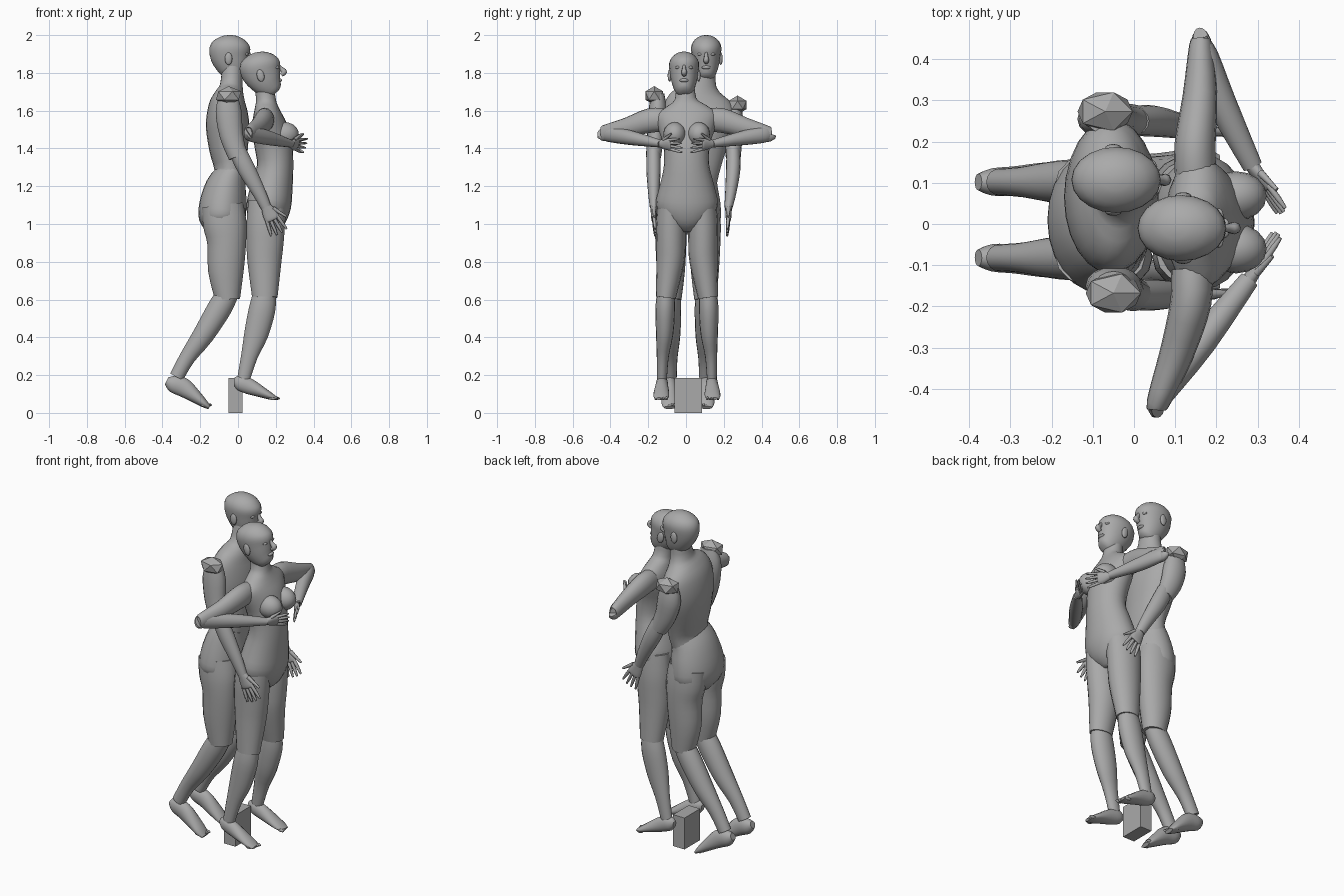
import bpy, bmesh, math
from mathutils import Vector, Matrix

grey = bpy.data.materials.new("plain grey")
grey.diffuse_color = (0.4, 0.4, 0.4, 1)
X, Y, Z = Vector((1, 0, 0)), Vector((0, 1, 0)), Vector((0, 0, 1))


def finish(name, bm, smooth=True, mat=None):
    bmesh.ops.recalc_face_normals(bm, faces=bm.faces)
    if mat:
        bm.transform(mat)
    me = bpy.data.meshes.new(name)
    bm.to_mesh(me)
    bm.free()
    me.materials.append(grey)
    if smooth:
        me.shade_smooth()
        me.set_sharp_from_angle(angle=math.radians(50))
    ob = bpy.data.objects.new(name, me)
    bpy.context.collection.objects.link(ob)
    return ob


def spline(pts, steps):
    """Smooth the (x, y, z, a, b) stations with a Catmull-Rom curve."""
    p = [pts[0]] + list(pts) + [pts[-1]]
    out = []
    for i in range(1, len(p) - 2):
        for k in range(steps):
            t = k / steps
            out.append([0.5 * (2 * q1 + (q2 - q0) * t + (2 * q0 - 5 * q1 + 4 * q2 - q3) * t * t
                               + (3 * q1 - q0 - 3 * q2 + q3) * t ** 3)
                        for q0, q1, q2, q3 in zip(*p[i - 1:i + 3])])
    return out + [list(pts[-1])]


def tube(name, pts, side=Y, n=16, steps=3, mat=None):
    """Loft ellipses along a path; a is the half width along side, b across it."""
    st = spline(pts, steps)
    c = [Vector(s[:3]) for s in st]
    bm = bmesh.new()
    rings = []
    for i, s in enumerate(st):
        t = (c[min(i + 1, len(c) - 1)] - c[max(i - 1, 0)]).normalized()
        u = (side - t * side.dot(t)).normalized()
        v = t.cross(u)
        rings.append([bm.verts.new(c[i] + u * max(s[3], .002) * math.cos(w) + v * max(s[4], .002) * math.sin(w))
                      for w in (2 * math.pi * k / n for k in range(n))])
    for r, q in zip(rings, rings[1:]):
        for k in range(n):
            bm.faces.new((r[k], r[(k + 1) % n], q[(k + 1) % n], q[k]))
    bm.faces.new(rings[0])
    bm.faces.new(rings[-1])
    return finish(name, bm, mat=mat)


def ball(name, loc, size, mat=None, low=False):
    bm = bmesh.new()
    if low:
        bmesh.ops.create_icosphere(bm, subdivisions=1, radius=1)
    else:
        bmesh.ops.create_uvsphere(bm, u_segments=16, v_segments=10, radius=1)
    bm.transform(Matrix.Translation(loc) @ Matrix.Diagonal((*size, 1)))
    return finish(name, bm, not low, mat)


def head(name, loc, tilt):
    m = Matrix.Translation(loc) @ Matrix.Rotation(math.radians(tilt), 4, 'Y')
    tube(name, [(.05, 0, -.118, .02, .02), (.043, 0, -.105, .042, .05), (.02, 0, -.06, .063, .08),
                (.002, 0, 0, .075, .104), (-.002, 0, .05, .08, .107), (-.002, 0, .085, .066, .085),
                (-.002, 0, .108, .036, .045), (-.002, 0, .115, .008, .01)], n=20, mat=m)
    tube(name + "_nose", [(.096, 0, .025, .007, .008), (.108, 0, 0, .011, .012),
                          (.118, 0, -.017, .015, .016), (.1, 0, -.03, .012, .01)], n=8, mat=m)
    ball(name + "_lips", (.085, 0, -.056), (.014, .024, .01), m)
    for s in (-1, 1):
        ball(name + "_eye", (.085, s * .032, .014), (.012, .016, .008), m)
        ball(name + "_ear", (-.008, s * .077, -.01), (.02, .01, .033), m)


def hand(name, wrist, knuckle, tip, spread, w):
    """Flat palm, four fingers and a thumb, spread sideways."""
    wr, kn, tp = Vector(wrist), Vector(knuckle), Vector(tip)
    sp = Vector(spread).normalized()
    tube(name + "_palm", [(*wr, w * .6, w * .5), (*wr.lerp(kn, .5), w * .9, w * .42),
                          (*kn, w, w * .36), (*kn.lerp(tp, .1), w * .9, w * .25)], sp, 12)
    for k in (-.75, -.25, .25, .75):
        a = kn + sp * k * w
        b = tp + sp * k * w * 1.5 - (tp - kn) * abs(k) * .15
        tube(name + "_finger", [(*a, w * .24, w * .24), (*a.lerp(b, .6), w * .22, w * .22),
                                (*b, w * .12, w * .12)], sp, 8, 2)
    a, b = wr.lerp(kn, .4) + sp * w * .7, kn.lerp(tp, .25) + sp * w * 1.8
    tube(name + "_thumb", [(*a, w * .3, w * .3), (*b, w * .15, w * .15)], sp.cross(kn - wr), 8, 2)


def leg(name, s, thigh, shin, foot, y0):
    """Stations are (x, offset from the middle, z, half width, half depth)."""
    for part, pts in (("thigh", thigh), ("shin", shin), ("foot", foot)):
        tube(f"{name}_{part}", [(x, y0 + s * y, z, a, b) for x, y, z, a, b in pts])
    x, y, z = foot[-2][:3]
    for k in range(5):       # toes
        ball(name + "_toe", (x + .022 - .005 * k, y0 + s * (y - .028 + .014 * k), z - .008), (.02, .008, .009))


# ---- rear figure ----
tube("rear_torso", [(-.06, .02, 1.2, .14, .095), (-.04, .035, 1.28, .14, .085), (-.05, .05, 1.4, .16, .103),
                    (-.055, .065, 1.52, .185, .115), (-.055, .07, 1.62, .185, .102), (-.045, .077, 1.68, .15, .08),
                    (-.035, .087, 1.735, .075, .06), (-.03, .1, 1.84, .058, .054)], n=24)
tube("rear_pelvis", [(-.035, .03, 1.27, .135, .08), (-.062, .018, 1.2, .152, .108), (-.08, .012, 1.1, .172, .125),
                     (-.085, .008, 1.02, .168, .12), (-.08, .005, .95, .08, .07)], n=24)
head("rear_head", (-.042, .107, 1.885), 0)
for s in (-1, 1):
    leg("rear", s,
        [(-.082, .088, 1.1, .078, .11), (-.07, .09, 1.0, .084, .115), (-.06, .09, .9, .082, .103),
         (-.064, .09, .75, .074, .094), (-.055, .092, .6, .058, .066)],
        [(-.055, .092, .63, .052, .058), (-.1, .092, .55, .056, .064), (-.185, .092, .41, .052, .056),
         (-.27, .092, .29, .037, .042), (-.325, .092, .19, .033, .038)],
        [(-.378, .092, .17, .02, .02), (-.345, .092, .155, .033, .045), (-.29, .094, .135, .036, .05),
         (-.23, .096, .09, .042, .036), (-.18, .098, .05, .042, .022), (-.152, .098, .028, .03, .01)], .01)
    ys, dx, dz = (-.15, 0, 0) if s < 0 else (.255, -.02, -.05)
    y1 = -.172 if s < 0 else .25
    y2 = -.17 if s < 0 else .225
    tube("rear_upper_arm", [(-.05 + dx, ys, 1.69 + dz, .035, .045), (-.05 + dx, ys, 1.6 + dz, .048, .068),
                            (-.035 + dx / 2, (ys + y1) / 2, 1.47 + dz / 2, .045, .062), (0, y1, 1.355, .04, .05)])
    ball("rear_shoulder_cap", (-.05 + dx, ys + s * .018, 1.68 + dz), (.075, .055, .05), low=True)
    tube("rear_forearm", [(-.005, y1, 1.39, .036, .046), (.045, y1, 1.29, .038, .047),
                          (.11, (y1 + y2) / 2, 1.17, .03, .036), (.148, y2, 1.09, .022, .028)])
    hand("rear_hand", (.145, y2, 1.1), (.18, y2, 1.03), (.222, y2 - s * .008, .945), (.9, 0, .42), .04)

# ---- front figure ----
tube("front_torso", [(.14, .005, .97, .05, .06), (.15, .005, 1.02, .12, .1), (.163, .005, 1.1, .164, .118),
                     (.18, .005, 1.2, .145, .11), (.197, .003, 1.31, .12, .096), (.187, .003, 1.42, .124, .1),
                     (.165, .003, 1.52, .155, .093), (.155, .002, 1.58, .16, .075), (.15, 0, 1.625, .105, .06),
                     (.147, -.002, 1.665, .056, .052), (.135, -.006, 1.77, .05, .05)], n=24)
head("front_head", (.125, -.01, 1.797), -12)
for s in (-1, 1):
    ball("front_chest", (.248, .004 + s * .064, 1.475), (.074, .06, .064))
    leg("front", s,
        [(.155, .083, 1.12, .072, .1), (.147, .085, 1.0, .079, .102), (.143, .085, .9, .078, .098),
         (.14, .088, .8, .074, .09), (.142, .112, .61, .053, .067)],
        [(.14, .112, .63, .047, .06), (.128, .115, .55, .052, .07), (.097, .118, .42, .046, .064),
         (.06, .128, .3, .032, .044), (.03, .132, .18, .026, .034)],
        [(-.022, .132, .162, .015, .02), (.005, .132, .16, .03, .04), (.06, .133, .14, .034, .042),
         (.13, .135, .108, .041, .028), (.18, .136, .085, .04, .017), (.207, .136, .075, .027, .008)], .005)
# arms bent, elbows out and hands folded in front of the chest
for s, root, mid, elbow, fore, wrist, knuckle, tip in (
        (1, .15, .16, (.162, .435, 1.475), (.21, .3, 1.455), (.288, .14, 1.425), (.32, .09, 1.42), (.362, .025, 1.415)),
        (-1, .14, .105, (.058, .0, 1.48), (.165, -.285, 1.455), (.28, -.135, 1.425), (.31, -.085, 1.42),
         (.35, -.02, 1.415))):
    e = Vector((elbow[0], s * .435, elbow[2]))
    tube("front_upper_arm", [(root, s * .11, 1.55, .06, .05), (root - .002, s * .19, 1.548, .065, .05),
                             (mid, s * .31, 1.512, .052, .042), (*e, .042, .028), (e.x, s * .452, e.z, .026, .018)], Z)
    tube("front_forearm", [(e.x - .004, s * .448, e.z, .03, .02), (e.x + .012, s * .41, e.z - .003, .042, .03),
                           (*fore, .038, .036), (*wrist, .02, .024)], Z)
    hand("front_hand", wrist, knuckle, tip, (.25, s * .15, .9), .034)

# ---- support block ----
bm = bmesh.new()
bmesh.ops.create_cube(bm, size=1)
bm.transform(Matrix.Translation((-.0125, .0125, .0925)) @ Matrix.Diagonal((.075, .145, .185, 1)))
finish("support_block", bm, False)
